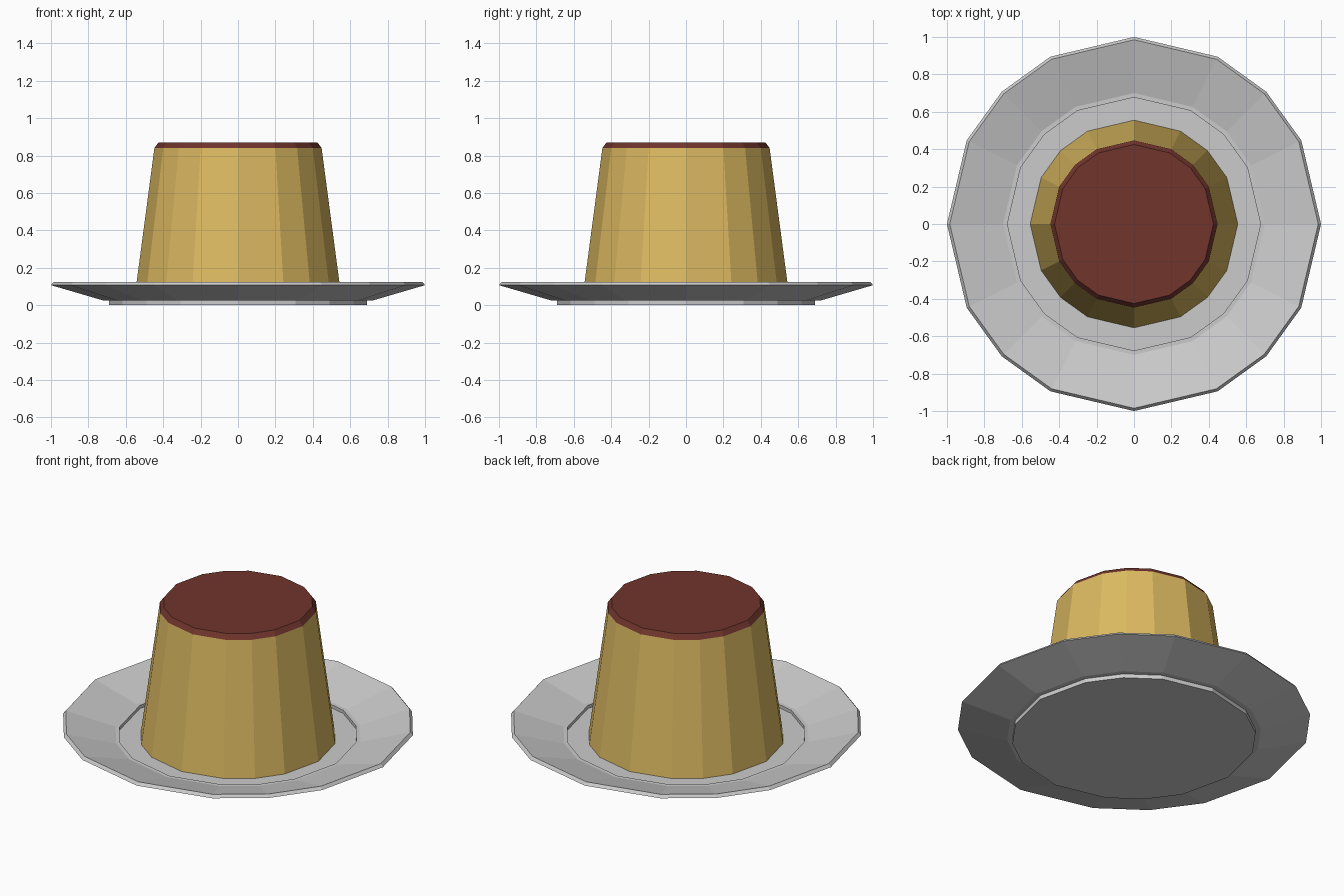
import bpy, bmesh, math

if "Cube" in bpy.data.objects:
    bpy.data.objects.remove(bpy.data.objects["Cube"])

# Sixteen-sided outline with uneven spacing (a square grid rounded to a circle)
A = math.atan(0.5)
ANGLES = [q * math.pi / 2 + a for q in range(4) for a in (0, A, math.pi / 4, math.pi / 2 - A)]


def turned(name, profile, color=None):
    """Closed faceted solid from (radius, z) points, listed from bottom to top."""
    bm = bmesh.new()
    rings = [[bm.verts.new((r * math.cos(a), r * math.sin(a), z)) for a in ANGLES]
             for r, z in profile]
    n = len(ANGLES)
    for lo, hi in zip(rings, rings[1:]):
        for i in range(n):
            j = (i + 1) % n
            bm.faces.new((lo[i], lo[j], hi[j], hi[i]))
    bm.faces.new(rings[0][::-1])
    bm.faces.new(rings[-1])
    bmesh.ops.recalc_face_normals(bm, faces=bm.faces)
    mesh = bpy.data.meshes.new(name)
    bm.to_mesh(mesh)
    bm.free()
    obj = bpy.data.objects.new(name, mesh)
    bpy.context.collection.objects.link(obj)
    if color:
        mat = bpy.data.materials.new(name)
        mat.diffuse_color = color
        mat.use_nodes = True
        mat.node_tree.nodes["Principled BSDF"].inputs["Base Color"].default_value = mat.diffuse_color
        mesh.materials.append(mat)
    return obj


# Plate: foot, flared underside, rim, inner slope, ledge and sunken floor
turned("plate", [(0.69, 0), (0.69, 0.025), (0.72, 0.025), (1.0, 0.107), (0.985, 0.125),
                 (0.70, 0.045), (0.677, 0.045), (0.677, 0.025)])

# Custard body
turned("custard", [(0.555, 0.025), (0.447, 0.84)], (0.72, 0.49, 0.12, 1))

# Caramel topping with bevelled edge
turned("caramel", [(0.447, 0.84), (0.425, 0.87)], (0.16, 0.035, 0.025, 1))
